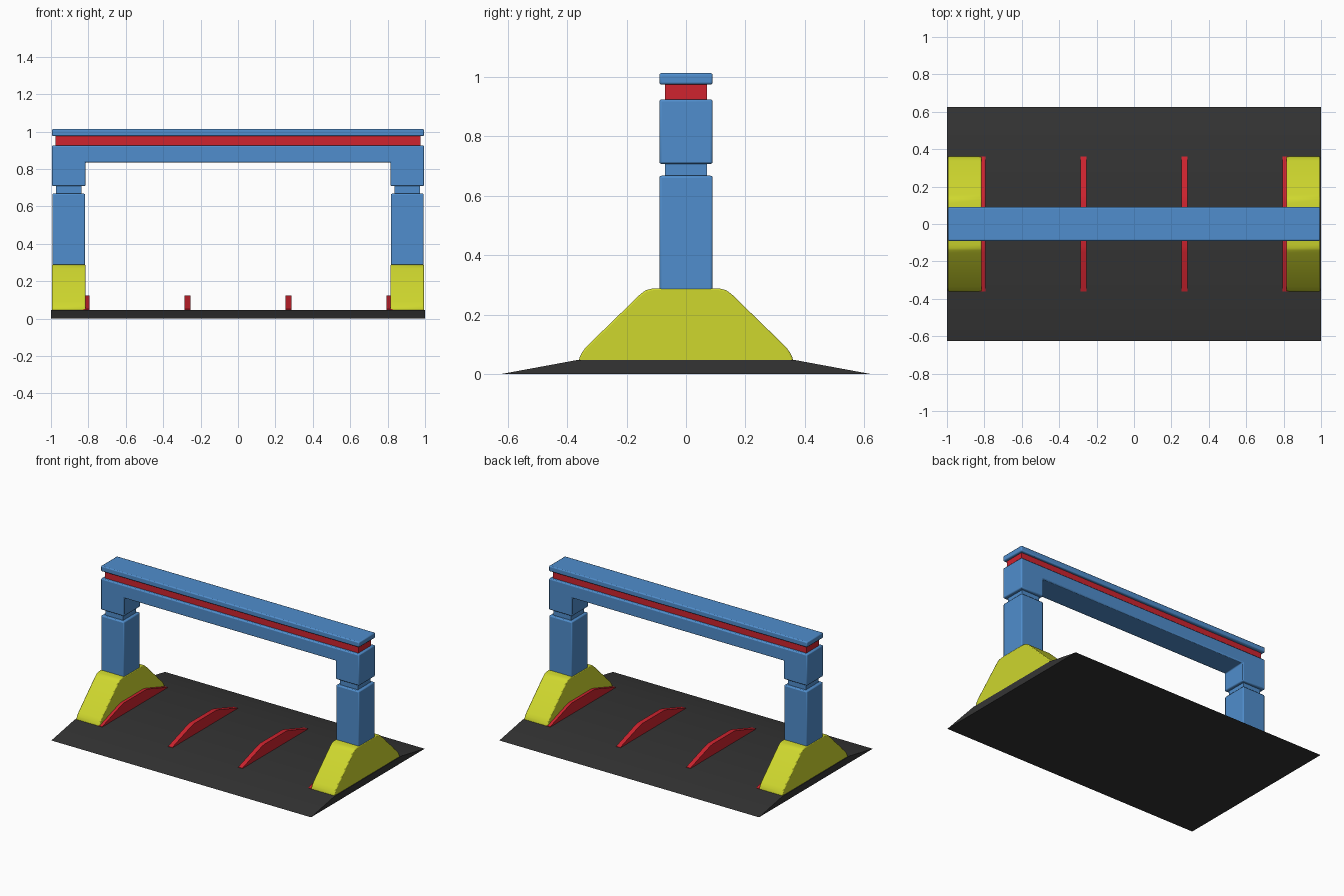
import bpy, bmesh, math
from mathutils import Vector

if "Cube" in bpy.data.objects:
    bpy.data.objects.remove(bpy.data.objects["Cube"])


def material(name, rgb):
    m = bpy.data.materials.new(name)
    m.diffuse_color = (*rgb, 1)
    m.use_nodes = True
    m.node_tree.nodes["Principled BSDF"].inputs["Base Color"].default_value = m.diffuse_color
    return m


BLUE = material("blue paint", (0.08, 0.27, 0.61))
RED = material("red paint", (0.62, 0.017, 0.028))
YELLOW = material("yellow paint", (0.62, 0.68, 0.027))
DARK = material("dark rubber", (0.034, 0.034, 0.034))


def prism(name, profile, axis, lo, hi, mat, bevel=0.0):
    """Extrude a profile along x (points are y,z) or along y (points are x,z)."""
    bm = bmesh.new()
    place = (lambda a, b: (lo, a, b)) if axis == 'x' else (lambda a, b: (a, lo, b))
    face = bm.faces.new([bm.verts.new(place(a, b)) for a, b in profile])
    ext = bmesh.ops.extrude_face_region(bm, geom=[face])
    move = Vector((hi - lo, 0, 0)) if axis == 'x' else Vector((0, hi - lo, 0))
    bmesh.ops.translate(bm, vec=move,
                        verts=[v for v in ext["geom"] if isinstance(v, bmesh.types.BMVert)])
    bmesh.ops.recalc_face_normals(bm, faces=bm.faces)
    mesh = bpy.data.meshes.new(name)
    bm.to_mesh(mesh)
    bm.free()
    ob = bpy.data.objects.new(name, mesh)
    bpy.context.collection.objects.link(ob)
    mesh.materials.append(mat)
    if bevel:
        mod = ob.modifiers.new("bevel", 'BEVEL')
        mod.width = bevel
        mod.segments = 2
        mod.limit_method = 'ANGLE'
        mod.angle_limit = math.radians(20)
    return ob


def box(name, x, y, z, mat, bevel=0.0):
    return prism(name, [(y[0], z[0]), (y[1], z[0]), (y[1], z[1]), (y[0], z[1])],
                 'x', x[0], x[1], mat, bevel)


def mirrored(points):
    return points + [(-a, b) for a, b in reversed(points)]


# Ramped base plate
prism("base_plate", mirrored([(-0.625, 0), (-0.37, 0.047)]), 'x', -1, 1, DARK)

# Floor ribs with sloped ends
rib = mirrored([(-0.36, 0.03), (-0.36, 0.05), (-0.335, 0.058), (-0.15, 0.118), (-0.12, 0.124)])
for i in range(4):
    x = -0.81 + 0.54 * i
    prism(f"floor_rib_{i + 1}", rib, 'x', x - 0.016, x + 0.016, RED)

# Feet, posts and necks on both sides
foot = mirrored([(-0.36, 0.04), (-0.36, 0.052), (-0.352, 0.07), (-0.338, 0.09),
                 (-0.155, 0.268), (-0.135, 0.283), (-0.11, 0.289)])
for side, s in (("left", -1), ("right", 1)):
    def span(a, b):
        return sorted((s * a, s * b))
    prism(f"{side}_foot", foot, 'x', *span(0.815, 0.995), YELLOW, 0.008)
    box(f"{side}_post", span(0.817, 0.993), (-0.09, 0.09), (0.25, 0.668), BLUE, 0.007)
    box(f"{side}_neck", span(0.836, 0.972), (-0.07, 0.07), (0.65, 0.73), BLUE)

# Overhead frame: crossbeam with short downward legs
frame = mirrored([(-0.815, 0.835), (-0.815, 0.708), (-0.995, 0.708), (-0.995, 0.925)])
prism("crossbeam", frame, 'y', -0.09, 0.09, BLUE, 0.007)

# Red inset band and top cap
box("inset_band", (-0.977, 0.977), (-0.07, 0.07), (0.91, 0.985), RED)
box("top_cap", (-0.995, 0.995), (-0.09, 0.09), (0.975, 1.013), BLUE, 0.007)

# Smooth the bevels, keep the corners crisp
bpy.ops.object.select_all(action='SELECT')
bpy.context.view_layer.objects.active = bpy.data.objects["top_cap"]
bpy.ops.object.shade_smooth_by_angle(angle=math.radians(30))
